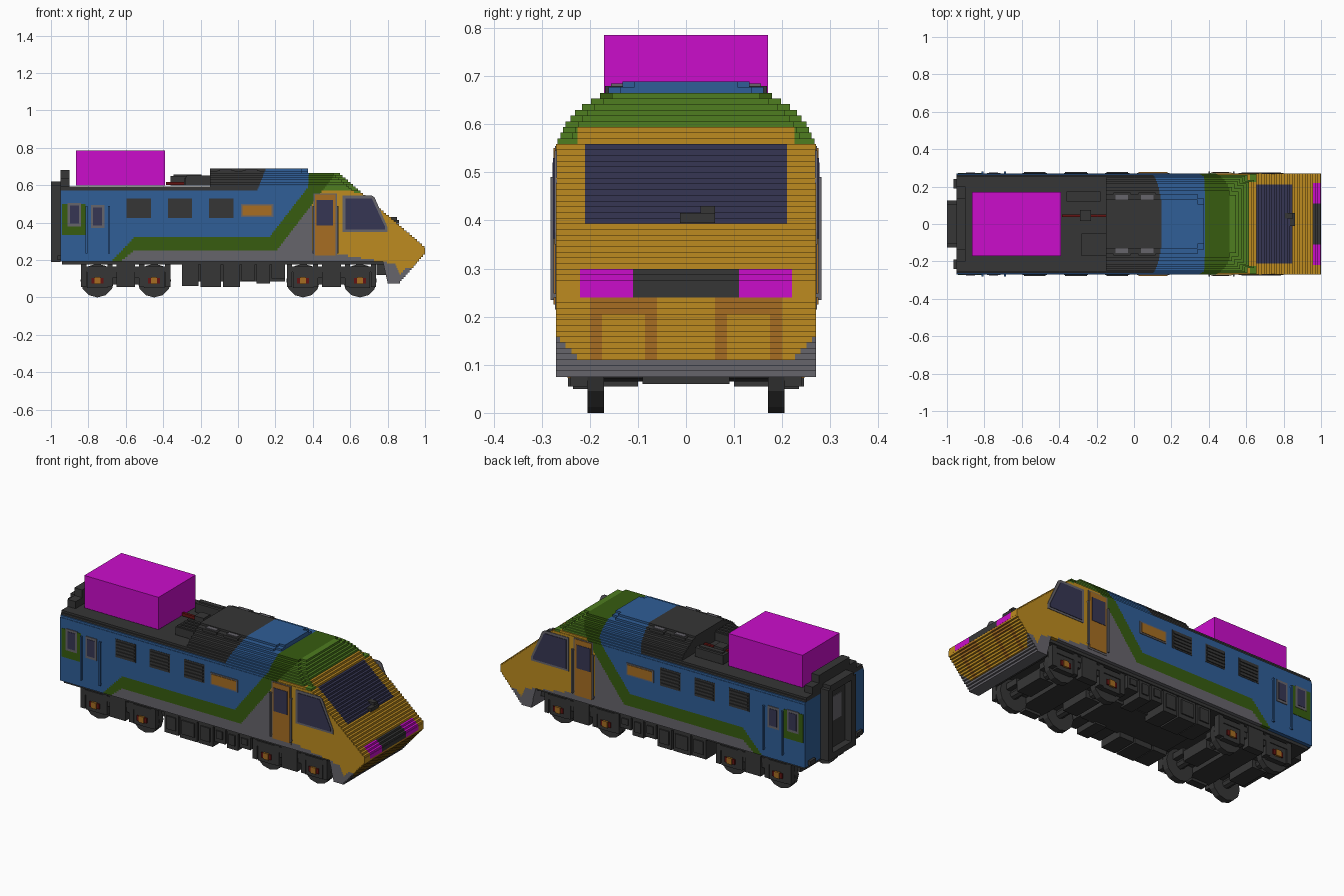
import bpy, bmesh, math
from mathutils import Matrix

cube = bpy.data.objects.get("Cube")
if cube:
    bpy.data.objects.remove(cube, do_unlink=True)

COLOURS = {
    "blue": (.029, .112, .31), "dark_green": (.038, .108, .005), "green": (.077, .205, .014),
    "yellow": (.51, .26, .014), "orange": (.385, .155, .016), "grey": (.134, .129, .147),
    "charcoal": (.037, .037, .037), "glass_navy": (.037, .037, .088),
    "magenta": (.6, .004, .6), "dark_red": (.13, .007, .006)}
NAMES = list(COLOURS)
MATS = []
for n, c in COLOURS.items():
    m = bpy.data.materials.new(n)
    m.use_nodes = True
    m.diffuse_color = (*c, 1)
    bsdf = m.node_tree.nodes["Principled BSDF"]
    bsdf.inputs["Base Color"].default_value = (*c, 1)
    bsdf.inputs["Roughness"].default_value = .8
    MATS.append(m)


class Part:
    """Collects coloured solids and turns them into one flat shaded object."""
    def __init__(self, name):
        self.name, self.bm = name, bmesh.new()

    def paint(self, verts, col):
        for f in {f for v in verts for f in v.link_faces}:
            f.material_index = NAMES.index(col)

    def box(self, x0, x1, y0, y1, z0, z1, col):
        mat = Matrix.Translation(((x0 + x1) / 2, (y0 + y1) / 2, (z0 + z1) / 2)) \
            @ Matrix.Diagonal((abs(x1 - x0), abs(y1 - y0), abs(z1 - z0), 1))
        self.paint(bmesh.ops.create_cube(self.bm, size=1, matrix=mat)["verts"], col)

    def disc(self, x, z, r, y0, y1, col, sides=12):
        mat = Matrix.Translation((x, (y0 + y1) / 2, z)) @ Matrix.Rotation(math.pi / 2, 4, 'X')
        self.paint(bmesh.ops.create_cone(self.bm, cap_ends=True, segments=sides, radius1=r, radius2=r,
                                         depth=abs(y1 - y0), matrix=mat)["verts"], col)

    def prism(self, pts, y0, y1, col):
        vs = [self.bm.verts.new((x, y0, z)) for x, z in pts]
        face = self.bm.faces.new(vs)
        ext = bmesh.ops.extrude_face_region(self.bm, geom=[face])["geom"]
        new = [v for v in ext if isinstance(v, bmesh.types.BMVert)]
        bmesh.ops.translate(self.bm, verts=new, vec=(0, y1 - y0, 0))
        self.paint(vs + new, col)

    def done(self):
        bmesh.ops.recalc_face_normals(self.bm, faces=self.bm.faces)
        me = bpy.data.meshes.new(self.name)
        for m in MATS:
            me.materials.append(m)
        self.bm.to_mesh(me)
        self.bm.free()
        bpy.context.collection.objects.link(bpy.data.objects.new(self.name, me))


def lerp(z, pts):
    if z <= pts[0][0]:
        return pts[0][1]
    for (a, p), (b, q) in zip(pts, pts[1:]):
        if z <= b:
            return p + (q - p) * (z - a) / (b - a)
    return pts[-1][1]


# Outline of the shell by height
NOSE = [(.075, .86), (.235, 1), (.268, 1), (.66, .545), (.661, .375), (.70, .375)]
WIDTH = [(.56, .27), (.575, .262), (.60, .25), (.625, .23), (.64, .21), (.655, .185), (.675, .155), (.69, .11)]


def livery(z, xf):
    """Colour runs along x for one layer: (start, [(end, colour), ...])"""
    skirt = lerp(z, [(.112, .87), (.18, .84), (.255, .395)]) if z > .112 else xf
    if z < .19:
        return lerp(z, [(.08, .80), (.19, .775)]), [(skirt, "grey"), (xf, "yellow")]
    left_up = lerp(z, [(.19, -.68), (.325, -.55)])
    left_lo = lerp(z, [(.19, -.63), (.255, -.55)])
    right_up = lerp(z, [(.325, .17), (.59, .375), (.69, .38)])
    right_lo = lerp(z, [(.255, .21), (.66, .52)])
    if z < .255:
        return -.95, [(left_up, "blue"), (left_lo, "dark_green"), (max(skirt, .53), "grey"), (xf, "yellow")]
    if z < .565:
        return -.95, [(left_up if z < .325 else right_up, "blue"), (right_lo, "dark_green"),
                      (max(.395, right_lo), "grey"), (xf, "yellow")]
    roof = lerp(z, [(.565, .10), (.69, .15)])
    return (-.95 if z < .60 else -.15), [(roof, "charcoal"), (right_up, "blue"),
                                         (right_lo, "dark_green"), (xf, "green")]


def nose_bands(z, w):
    """Colour runs from the centre outwards on the nose face"""
    if z < .112:
        return [(w, "grey")]
    if z < .20:
        side = [(w - .05 + (z - .11), "yellow"), (w, "grey")] if z < .16 else [(w, "yellow")]
        return [(.06, "yellow"), (.085, "orange"), (.175, "yellow"), (.2, "orange")] + side
    if z < .24:
        return [(.06, "yellow"), (.2, "orange"), (w, "yellow")]
    if .245 < z < .295:
        return [(.11, "charcoal"), (.22, "magenta"), (w, "yellow")]
    if .395 < z < .555:
        return [(.21, "glass_navy"), (w, "yellow")]
    if z < .59:
        return [(min(w, .225), "yellow"), (w, "yellow" if z < .56 else "green")]
    return [(w, "green" if z < .66 else "blue")]


# Body shell in stepped layers
shell = Part("body_shell")
DZ = .0118
for i in range(52):
    z0, z1 = .075 + i * DZ, .075 + (i + 1) * DZ
    z = (z0 + z1) / 2
    xf, w = lerp(z, NOSE), lerp(z, WIDTH)
    start, runs = livery(z, xf)
    block = xf - .035
    for end, col in runs:
        end = min(end, block)
        if end > start + .001:
            shell.box(start, end, -w, w, z0, z1, col)
            start = end
    y = 0
    wf = w - .025 if z > .565 else w
    for out, col in nose_bands(z, wf):
        for s in (-1, 1):
            if out > y:
                shell.box(start, xf, s * y, s * out, z0, z1, col)
        y = max(y, out)
shell.done()

# Windscreen wiper
p = Part("wiper")
p.box(.80, .86, -.012, .06, .395, .415, "charcoal")
p.box(.79, .85, .03, .06, .41, .43, "charcoal")
p.done()

# Side fittings, the same on both sides
for s, side in ((1, "left"), (-1, "right")):
    def plate(part, x0, x1, z0, z1, col, lift=.004):
        part.box(x0, x1, s * .268, s * (.27 + lift), z0, z1, col)

    p = Part(side + "_louvres")
    for x in (-.53, -.31, -.09):
        plate(p, x - .065, x + .065, .425, .53, "charcoal", .002)
        for k in range(5):
            plate(p, x - .058, x + .058, .433 + k * .019, .443 + k * .019, "charcoal", .007)
    p.done()

    p = Part(side + "_name_panel")
    plate(p, .015, .19, .43, .50, "grey", .004)
    plate(p, .025, .18, .438, .492, "orange", .007)
    p.done()

    p = Part(side + "_rear_doors")
    plate(p, -.94, -.815, .335, .50, "dark_green", .002)
    for x, z0, z1 in ((-.875, .38, .505), (-.75, .37, .495)):
        plate(p, x - .036, x + .036, z0, z1, "grey", .004)
        plate(p, x - .024, x + .024, z0 + .014, z1 - .014, "glass_navy", .006)
    p.done()

    p = Part(side + "_cab_door")
    plate(p, .405, .53, .215, .555, "grey", .002)
    plate(p, .412, .522, .225, .55, "orange", .005)
    plate(p, .42, .508, .385, .52, "glass_navy", .007)
    p.done()

    p = Part(side + "_cab_window")
    for pts, lift, col in (([(.56, .35), (.80, .35), (.80, .375), (.73, .535), (.715, .545), (.56, .545)], .003, "grey"),
                           ([(.575, .362), (.785, .362), (.785, .38), (.715, .53), (.575, .53)], .006, "glass_navy")):
        p.prism(pts, s * .268, s * (.27 + lift), col)
    p.done()

    p = Part(side + "_handrails")
    for x, col in ((-.81, "blue"), (-.69, "blue"), (.402, "grey"), (.533, "grey")):
        p.box(x - .005, x + .005, s * .274, s * .282, .235, .49, col)
        for z in (.24, .48):
            p.box(x - .005, x + .005, s * .268, s * .275, z, z + .008, col)
    p.done()

# Rear gangway with recessed doorway
p = Part("rear_gangway")
for s in (-1, 1):
    p.box(-1, -.95, s * .085, s * .125, .19, .60, "charcoal")
    p.box(-.965, -.95, s * .19, s * .24, .20, .225, "charcoal")
p.box(-1, -.95, -.105, .105, .58, .62, "charcoal")
p.box(-1, -.95, -.125, .125, .19, .225, "charcoal")
p.box(-.96, -.945, -.09, .09, .22, .59, "charcoal")
p.box(-.964, -.958, -.045, .045, .38, .52, "grey")
p.done()

# Raised hood above the rear end
p = Part("rear_roof_hood")
p.box(-.95, -.90, -.20, .20, .59, .635, "charcoal")
p.box(-.95, -.90, -.14, .14, .63, .68, "charcoal")
p.done()

# Roof equipment
p = Part("roof_equipment")
p.box(-.865, -.39, -.17, .17, .598, .785, "magenta")
p.box(-.36, -.18, .12, .175, .598, .65, "charcoal")
p.box(-.345, -.195, .135, .16, .65, .658, "charcoal")
p.box(-.28, -.15, -.17, -.05, .598, .645, "charcoal")
for k in range(4):
    p.box(-.275, -.15, -.165 + k * .03, -.15 + k * .03, .645, .652, "charcoal")
p.box(-.385, -.15, .037, .052, .60, .618, "dark_red")
p.box(-.29, -.23, .015, .075, .598, .635, "charcoal")
for x in (-.065, .07):
    for y in (-.138, .138):
        p.box(x - .045, x + .045, y - .03, y + .03, .66, .679, "charcoal")
        p.box(x - .033, x + .033, y - .018, y + .018, .678, .684, "grey")
p.done()

# Underframe and equipment boxes between the bogies
p = Part("underframe")
p.box(-.94, .79, -.25, .25, .175, .192, "charcoal")
p.box(-.30, .25, -.12, .12, .085, .18, "charcoal")
p.box(.74, .81, -.2, .2, .12, .18, "charcoal")
for s in (-1, 1):
    for x0, x1, zb in ((-.30, -.21, .06), (-.20, -.09, .055), (-.08, .01, .055), (.02, .09, .09),
                       (.10, .17, .075), (.18, .25, .10)):
        p.box(x0, x1, s * .10, s * .245, zb, .18, "charcoal")
        p.box(x0 + .015, x1 - .015, s * .24, s * .252, zb + .025, .16, "charcoal")
p.done()

# Bogies
for name, xc in (("rear", -.60), ("front", .50)):
    p = Part(name + "_bogie")
    p.box(xc - .07, xc + .07, -.21, .21, .07, .16, "charcoal")
    for s in (-1, 1):
        p.box(xc - .235, xc + .235, s * .205, s * .24, .135, .165, "charcoal")
        p.box(xc - .20, xc + .20, s * .09, s * .235, .105, .14, "charcoal")
        p.box(xc - .05, xc + .05, s * .20, s * .245, .055, .18, "charcoal")
        for dx in (-.225, -.085, .085, .225):
            p.box(xc + dx - .014, xc + dx + .014, s * .205, s * .24, .055, .18, "charcoal")
        for dx in (-.152, .152):
            x = xc + dx
            p.disc(x, .09, .09, s * .17, s * .205, "charcoal")
            p.box(x - .055, x + .055, s * .20, s * .235, .05, .14, "charcoal")
            p.box(x - .032, x + .032, s * .23, s * .241, .075, .105, "dark_red")
            p.box(x - .016, x + .016, s * .23, s * .246, .072, .108, "orange")
    for dx in (-.152, .152):
        p.disc(xc + dx, .09, .025, -.18, .18, "charcoal", 8)
        p.box(xc + dx - .045, xc + dx + .045, -.09, .09, .06, .12, "charcoal")
    p.done()
